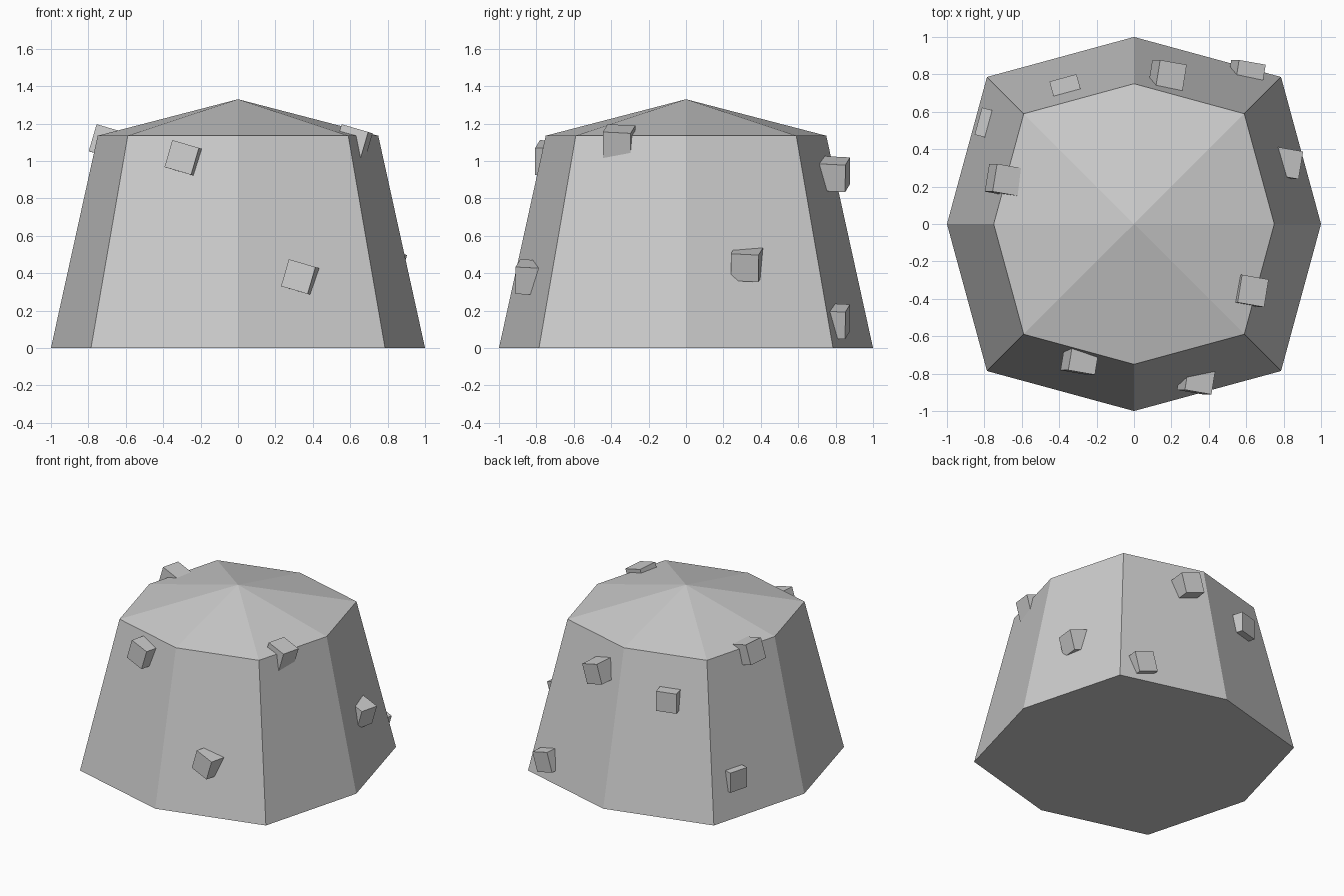
import bpy, bmesh
from math import radians
from mathutils import Matrix, Vector, Euler

if "Cube" in bpy.data.objects:
    bpy.data.objects.remove(bpy.data.objects["Cube"])

HEIGHT, APEX, TAPER, CORNER, S = 1.135, 1.33, 0.75, 0.786, 0.15


def add_object(name, bm):
    bmesh.ops.recalc_face_normals(bm, faces=bm.faces)
    mesh = bpy.data.meshes.new(name)
    bm.to_mesh(mesh)
    bm.free()
    obj = bpy.data.objects.new(name, mesh)
    bpy.context.collection.objects.link(obj)
    return obj


# Tapered eight-sided body with a shallow pointed cap
outline = [(1, 0), (CORNER, CORNER), (0, 1), (-CORNER, CORNER),
           (-1, 0), (-CORNER, -CORNER), (0, -1), (CORNER, -CORNER)]
bm = bmesh.new()
low = [bm.verts.new((x, y, 0)) for x, y in outline]
high = [bm.verts.new((x * TAPER, y * TAPER, HEIGHT)) for x, y in outline]
tip = bm.verts.new((0, 0, APEX))
bm.faces.new(low)
for i in range(8):
    j = (i + 1) % 8
    bm.faces.new((low[i], low[j], high[j], high[i]))
    bm.faces.new((high[i], high[j], tip))
add_object("mound_body", bm)


def lump(name, centre, turn):
    bm = bmesh.new()
    rot = Euler([radians(a) for a in turn]).to_matrix().to_4x4()
    bmesh.ops.create_cube(bm, size=S, matrix=Matrix.Translation(Vector(centre)) @ rot)
    add_object(name, bm)


# Small cubes half sunk into the walls, sharing one tilt
TILT = (-3, 16, -10)
for n, centre in enumerate([
        (0.334, -0.825, 0.378), (-0.289, -0.72, 1.015), (0.616, -0.358, 1.10),
        (-0.694, 0.235, 1.10), (0.80, 0.326, 0.449), (0.60, 0.79, 0.144),
        (0.178, 0.79, 0.93)]):
    lump(f"tilted_lump_{n + 1}", centre, TILT)

# Two upright cubes turned to follow their wall
lump("upright_lump_back", (-0.36, 0.709, 0.83), (0, 0, 15.2))
lump("upright_lump_left", (-0.76, 0.531, 0.27), (0, 0, -15.2))
